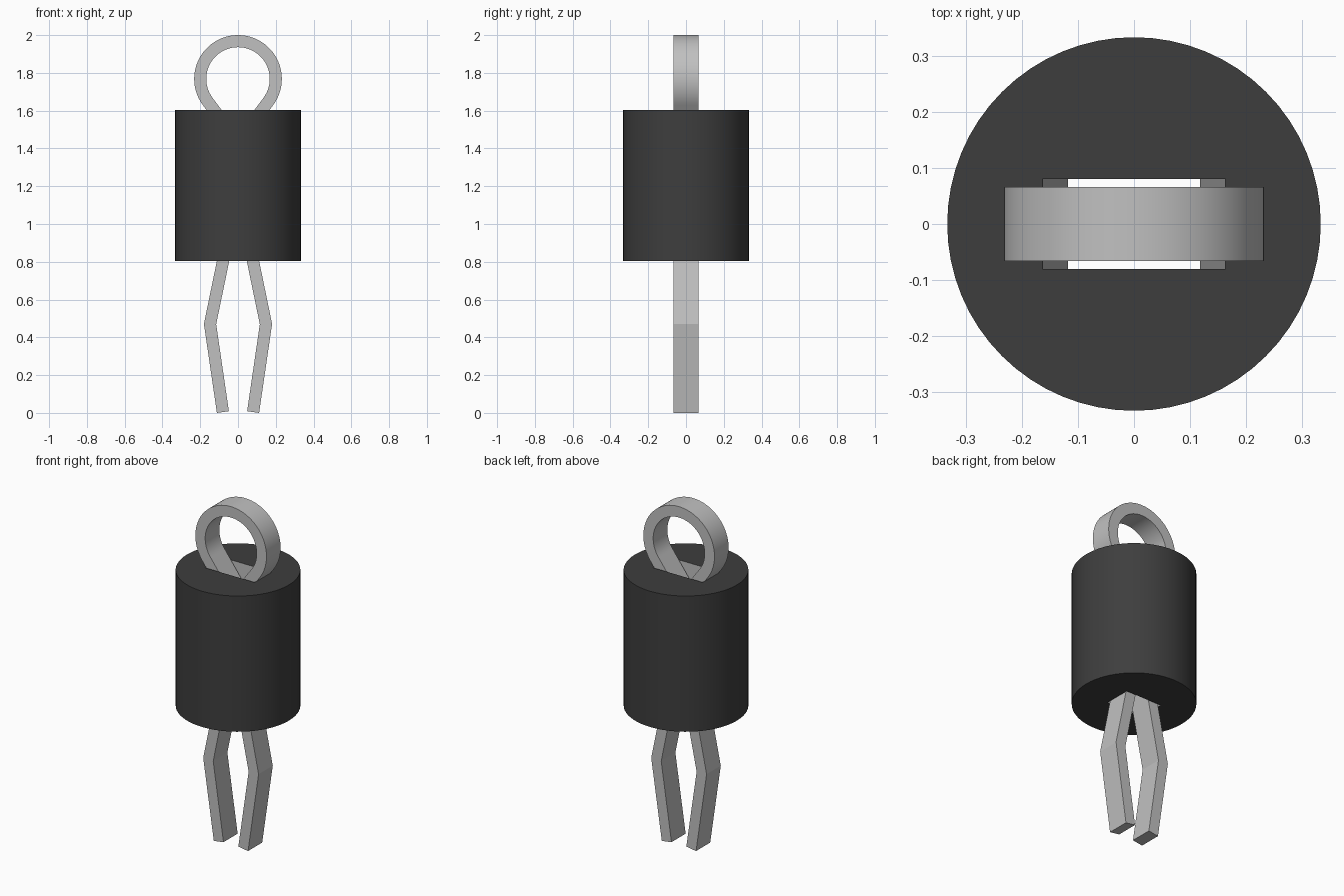
import bpy, bmesh, math
from mathutils import Vector

if "Cube" in bpy.data.objects:
    bpy.data.objects.remove(bpy.data.objects["Cube"])


def material(name, value):
    m = bpy.data.materials.new(name)
    m.use_nodes = True
    colour = (value, value, value, 1)
    m.diffuse_color = colour
    m.node_tree.nodes["Principled BSDF"].inputs["Base Color"].default_value = colour
    return m


dark = material("dark grey", 0.048)
light = material("light grey", 0.53)


def finish(bm, name, materials):
    bmesh.ops.recalc_face_normals(bm, faces=bm.faces)
    mesh = bpy.data.meshes.new(name)
    bm.to_mesh(mesh)
    bm.free()
    for m in materials:
        mesh.materials.append(m)
    ob = bpy.data.objects.new(name, mesh)
    bpy.context.collection.objects.link(ob)
    bpy.ops.object.select_all(action='DESELECT')
    ob.select_set(True)
    bpy.context.view_layer.objects.active = ob
    bpy.ops.object.shade_smooth_by_angle(angle=math.radians(10))


# Cylindrical body with a tapered slot through it
BODY_R, BOTTOM, TOP, SIDES = 0.333, 0.803, 1.603, 64
SLOT_Y = 0.08
bm = bmesh.new()


def ring_of_verts(points, z):
    return [bm.verts.new((x, y, z)) for x, y in points]


def wall(low, high, index):
    n = len(low)
    for i in range(n):
        j = (i + 1) % n
        bm.faces.new((low[i], low[j], high[j], high[i])).material_index = index


def loop_edges(verts):
    return [bm.edges.get((verts[i - 1], verts[i])) for i in range(len(verts))]


def slot(half):
    return [(-half, -SLOT_Y), (half, -SLOT_Y), (half, SLOT_Y), (-half, SLOT_Y)]


circle = [(BODY_R * math.cos(math.tau * i / SIDES),
           BODY_R * math.sin(math.tau * i / SIDES)) for i in range(SIDES)]
outer = [ring_of_verts(circle, z) for z in (BOTTOM, TOP)]
inner = [ring_of_verts(slot(0.118), BOTTOM), ring_of_verts(slot(0.163), TOP)]
wall(*outer, 0)
wall(*inner, 1)
for o, i, z in zip(outer, inner, (-1, 1)):
    bmesh.ops.triangle_fill(bm, edges=loop_edges(o) + loop_edges(i),
                            use_beauty=True, normal=(0, 0, z))
finish(bm, "body", [dark, light])

# Bent strip clip: loop on top, waist inside the body, two kneed legs below
HALF_T, HALF_W = 0.032, 0.066
LOOP_R, LOOP_Z, STEPS = 0.2, 1.768, 48
leg = [(0.08, 0.0045), (0.148, 0.47), (0.045, 0.97), (0.05, 1.5)]
start = math.atan2(-0.6, 0.8)
sweep = math.pi - 2 * start
arc = [(LOOP_R * math.cos(start + sweep * i / STEPS),
        LOOP_Z + LOOP_R * math.sin(start + sweep * i / STEPS))
       for i in range(STEPS + 1)]
path = [Vector(p) for p in leg + arc + [(-x, z) for x, z in reversed(leg)]]

bm = bmesh.new()
sections = []
for i, p in enumerate(path):
    # Mitred offset keeps the strip at one thickness round every bend
    a = (p - path[i - 1]).normalized() if i else (path[1] - p).normalized()
    b = (path[i + 1] - p).normalized() if i < len(path) - 1 else a
    t = (a + b).normalized()
    off = Vector((t.y, -t.x)) * (HALF_T / t.dot(a))
    sections.append([bm.verts.new((p.x + s * off.x, y, p.y + s * off.y))
                     for s, y in ((1, -HALF_W), (1, HALF_W), (-1, HALF_W), (-1, -HALF_W))])
for low, high in zip(sections, sections[1:]):
    wall(low, high, 0)
bm.faces.new(sections[0])
bm.faces.new(sections[-1])
finish(bm, "clip", [light])
